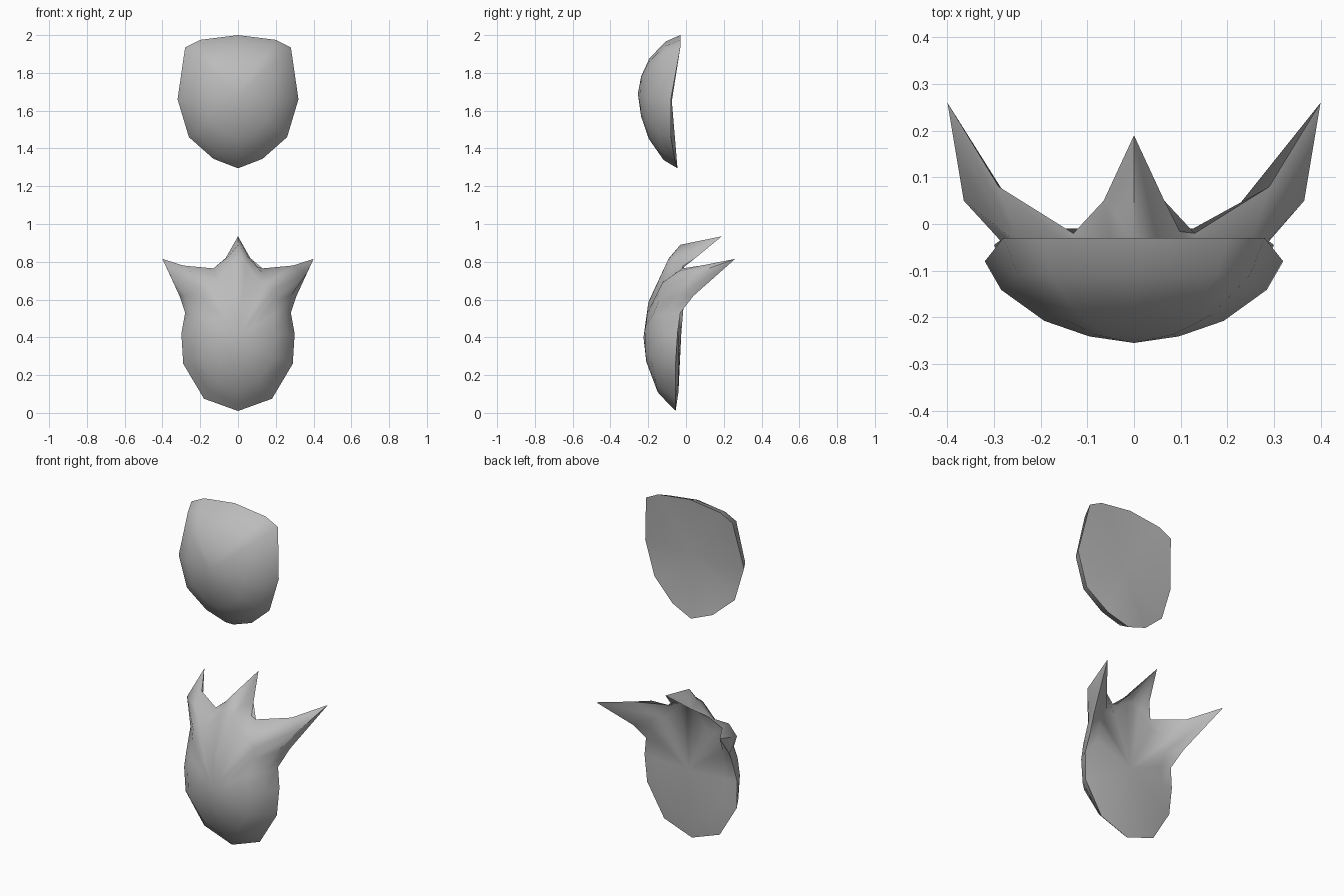
import bpy, bmesh, math
from mathutils import Vector

old = bpy.data.objects.get("Cube")
if old:
    bpy.data.objects.remove(old, do_unlink=True)

grey = bpy.data.materials.new("plain grey")
grey.use_nodes = True
grey.diffuse_color = (0.5, 0.5, 0.5, 1)
grey.node_tree.nodes["Principled BSDF"].inputs["Base Color"].default_value = grey.diffuse_color


def full_ring(half):
    """Close a right-hand half outline (bottom to top) into a mirrored loop."""
    half = [Vector(p) for p in half]
    return half + [Vector((-p.x, p.y, p.z)) for p in half[-2:0:-1]]


def toward(ring, centre, flat, deep):
    """Shrink a ring toward a centre, with its own rate for depth."""
    centre = Vector(centre)
    rates = (flat, deep, flat)
    return [Vector([a + (b - a) * r for a, b, r in zip(p, centre, rates)]) for p in ring]


def build_shell(name, rings, front, back, angle):
    """Skin the rings from front to back and close both ends with fans."""
    bm = bmesh.new()
    loops = [[bm.verts.new(p) for p in ring] for ring in rings]
    count = len(loops[0])
    for a, b in zip(loops, loops[1:]):
        for i in range(count):
            j = (i + 1) % count
            bm.faces.new((a[i], a[j], b[j], b[i]))
    for loop, tip in ((loops[0], front), (loops[-1], back)):
        hub = bm.verts.new(tip)
        for i in range(count):
            bm.faces.new((loop[i], loop[(i + 1) % count], hub))
    bmesh.ops.recalc_face_normals(bm, faces=bm.faces)
    mesh = bpy.data.meshes.new(name)
    bm.to_mesh(mesh)
    bm.free()
    mesh.materials.append(grey)
    obj = bpy.data.objects.new(name, mesh)
    bpy.context.collection.objects.link(obj)
    bpy.ops.object.select_all(action="DESELECT")
    obj.select_set(True)
    bpy.context.view_layer.objects.active = obj
    bpy.ops.object.shade_smooth_by_angle(angle=math.radians(angle))
    return obj


# Upper shield: a domed front with a nearly flat back
upper_rim = full_ring([
    (0, -.045, 1.295), (.13, -.06, 1.345), (.26, -.08, 1.46), (.32, -.08, 1.66),
    (.28, -.03, 1.935), (.2, -.03, 1.975), (0, -.03, 2)])
dome_tip = (0, -.255, 1.69)
dome_steps = [(.7, .92), (.4, .73), (.11, .35)]
upper_rings = [toward(upper_rim, dome_tip, flat, deep) for flat, deep in dome_steps]
build_shell("upper_shield", upper_rings + [upper_rim], dome_tip, (0, -.075, 1.65), 50)

# Lower shield: the rim runs out into two side spikes and a middle spike
lower_rim = full_ring([
    (0, -.055, .01), (.18, -.055, .075), (.29, -.055, .26), (.3, -.045, .42),
    (.28, -.03, .53), (.31, .04, .62), (.4, .26, .815), (.29, .08, .78),
    (.13, -.02, .765), (.065, .05, .82), (0, .19, .935)])
shoulder = full_ring([
    (0, -.09, .045), (.15, -.1, .11), (.255, -.12, .28), (.265, -.12, .42),
    (.25, -.12, .52), (.28, -.04, .62), (.365, .05, .74), (.25, -.04, .75),
    (.13, -.06, .74), (.05, -.04, .83), (0, -.03, .89)])
face = full_ring([
    (0, -.15, .11), (.11, -.16, .16), (.19, -.185, .29), (.2, -.18, .42),
    (.19, -.175, .52), (.2, -.14, .6), (.2, -.13, .66), (.16, -.125, .69),
    (.11, -.12, .7), (.04, -.1, .8), (0, -.09, .82)])
lower_tip = (0, -.225, .4)
brow = toward(face, lower_tip, .55, .8)
back_ring = [Vector((p.x * 1.15, -.01 if p.z > .6 else -.04, p.z)) for p in face]
build_shell("lower_shield", [brow, face, shoulder, lower_rim, back_ring],
            lower_tip, (0, -.025, .42), 80)
